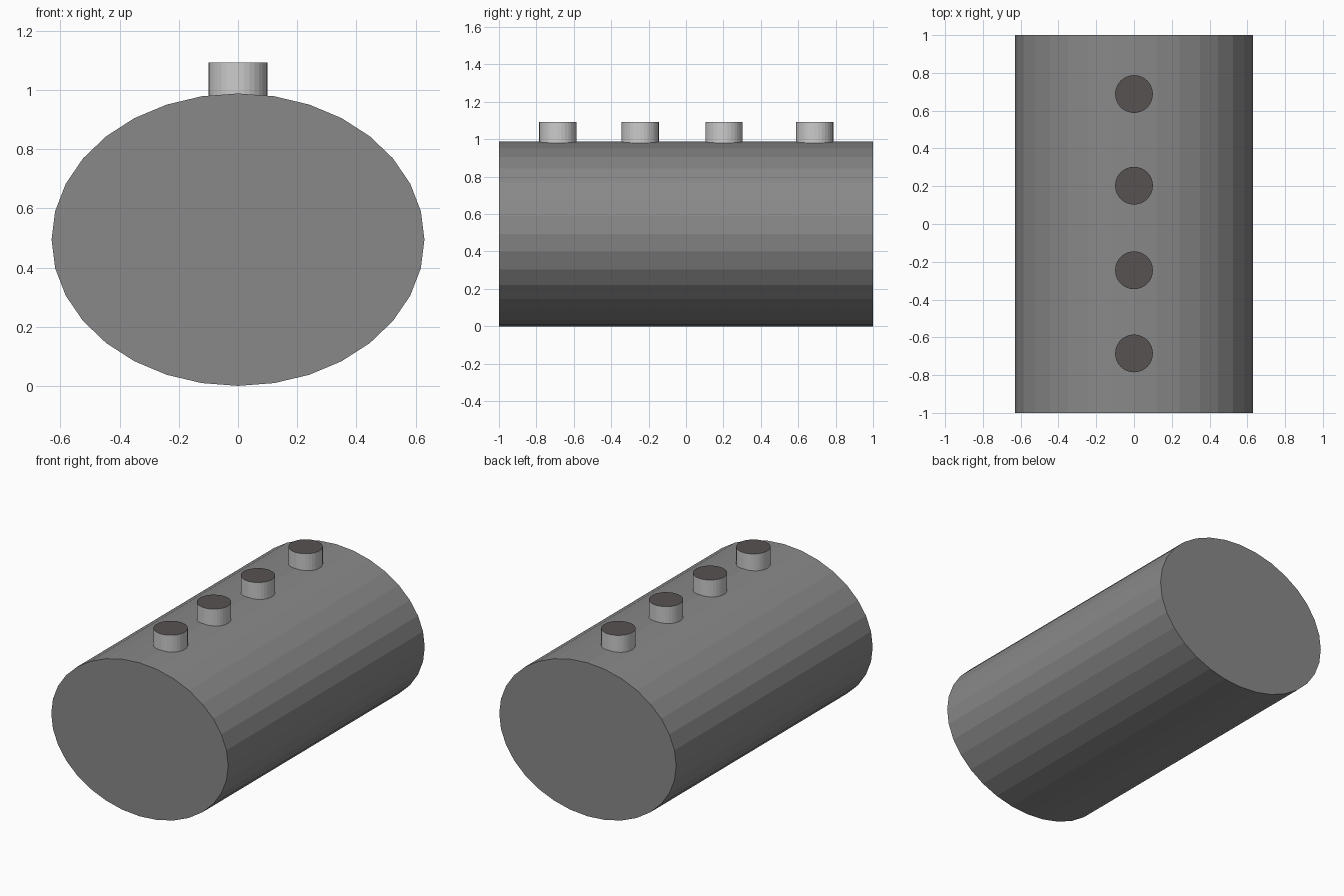
import bpy
import math

if "Cube" in bpy.data.objects:
    bpy.data.objects.remove(bpy.data.objects["Cube"])


def paint(name, color):
    mat = bpy.data.materials.new(name)
    mat.diffuse_color = (*color, 1)
    mat.use_nodes = True
    mat.node_tree.nodes["Principled BSDF"].inputs["Base Color"].default_value = mat.diffuse_color
    return mat


body_grey = paint("body_grey", (0.25, 0.25, 0.25))
cap_dark = paint("stud_top_dark", (0.095, 0.085, 0.083))
stud_grey = paint("stud_grey", (0.55, 0.55, 0.55))

# Oval barrel lying along y
bpy.ops.mesh.primitive_cylinder_add(vertices=32, radius=1, depth=2,
                                    location=(0, 0, 0.494),
                                    rotation=(math.pi / 2, 0, 0))
body = bpy.context.object
body.name = "barrel"
body.scale = (0.63, 0.494, 1)
bpy.ops.object.transform_apply(location=False)
body.data.materials.append(body_grey)

# Row of round studs with dark tops
STUD_BOTTOM, STUD_TOP = 0.9, 1.092
for i, y in enumerate((-0.685, -0.245, 0.203, 0.688)):
    bpy.ops.mesh.primitive_cylinder_add(
        vertices=32, radius=0.1, depth=STUD_TOP - STUD_BOTTOM,
        location=(0, y, (STUD_TOP + STUD_BOTTOM) / 2))
    stud = bpy.context.object
    stud.name = f"stud_{i + 1}"
    stud.data.materials.append(stud_grey)
    stud.data.materials.append(cap_dark)
    for face in stud.data.polygons:
        if face.normal.z > 0.9:
            face.material_index = 1
